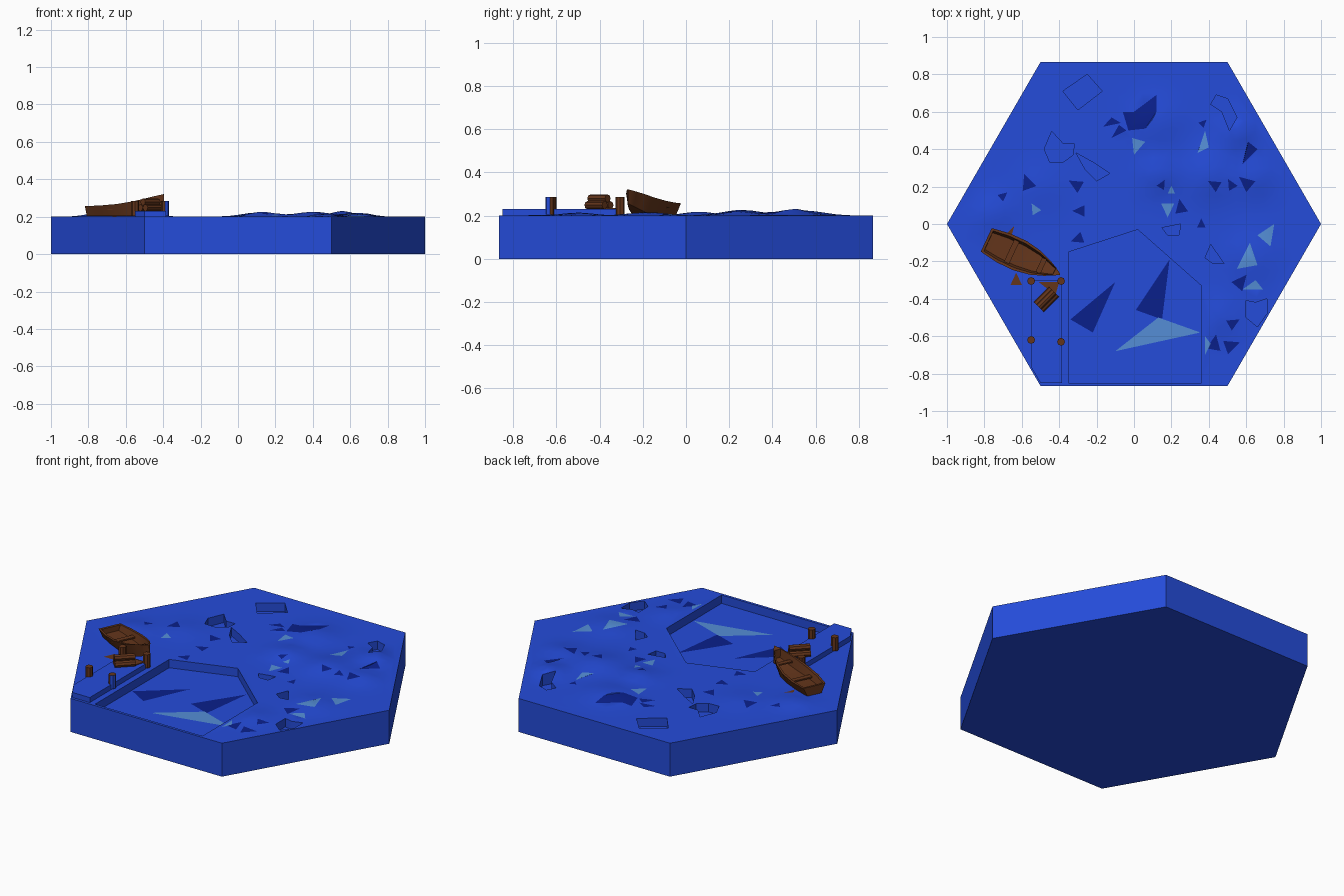
import bpy, bmesh, math, random
from mathutils import Vector, Matrix
from mathutils.geometry import delaunay_2d_cdt

if "Cube" in bpy.data.objects:
    bpy.data.objects.remove(bpy.data.objects["Cube"])

random.seed(4)


def material(name, rgb):
    m = bpy.data.materials.new(name)
    m.diffuse_color = (*rgb, 1)
    m.use_nodes = True
    m.node_tree.nodes["Principled BSDF"].inputs["Base Color"].default_value = m.diffuse_color
    return m


MATS = [material("water blue", (0.018, 0.072, 0.70)),
        material("deep blue", (0.003, 0.0144, 0.26)),
        material("foam blue", (0.089, 0.27, 0.67)),
        material("wood brown", (0.127, 0.036, 0.011))]
WATER, DEEP, FOAM, WOOD = range(4)


def finish(bm, name, mats, smooth=False):
    bmesh.ops.recalc_face_normals(bm, faces=bm.faces)
    me = bpy.data.meshes.new(name)
    bm.to_mesh(me)
    bm.free()
    for m in mats:
        me.materials.append(m)
    ob = bpy.data.objects.new(name, me)
    bpy.context.collection.objects.link(ob)
    if smooth:
        bpy.ops.object.select_all(action='DESELECT')
        ob.select_set(True)
        bpy.context.view_layer.objects.active = ob
        bpy.ops.object.shade_smooth_by_angle(angle=math.radians(30))
    return ob


def prism(name, pts, z0, z1, mat):
    bm = bmesh.new()
    f = bm.faces.new([bm.verts.new((x, y, z0)) for x, y in pts])
    top = bm.faces.new([bm.verts.new((x, y, z1)) for x, y in pts])
    lo, hi = list(f.verts), list(top.verts)
    for i in range(len(pts)):
        j = (i + 1) % len(pts)
        bm.faces.new((lo[i], lo[j], hi[j], hi[i]))
    return finish(bm, name, [MATS[mat]])


def cylinder(name, r, length, matrix, sides=8, smooth=False):
    bm = bmesh.new()
    bmesh.ops.create_cone(bm, cap_ends=True, segments=sides, radius1=r,
                          radius2=r, depth=length, matrix=matrix)
    return finish(bm, name, [MATS[WOOD], MATS[WATER]], smooth)


# --- Water tile: hexagon with waves, painted facets and sunken pits ---
HEX = [(math.cos(i * math.pi / 3), math.sin(i * math.pi / 3)) for i in range(6)]
WAVES = [(.57, .50, .032, .10), (.12, .54, .024, .13), (.40, .26, .026, .13),
         (.13, .27, .026, .10), (-.75, .06, .018, .10), (-.5, .2, .012, .12),
         (.45, -.5, .014, .10), (.62, -.18, .016, .12), (.65, .25, .02, .1)]
PITS = [
    [(-.35, -.85), (.36, -.85), (.36, -.33), (.02, -.03), (-.35, -.15)],
    [(-.38, .71), (-.30, .61), (-.17, .71), (-.25, .80)],
    [(-.48, .40), (-.45, .33), (-.38, .33), (-.325, .37), (-.32, .43), (-.38, .43), (-.44, .495)],
    [(-.31, .38), (-.26, .29), (-.2, .23), (-.13, .27), (-.22, .33)],
    [(.41, .64), (.47, .6), (.51, .5), (.55, .57), (.50, .67), (.44, .69)],
    [(.60, -.5), (.66, -.55), (.71, -.48), (.71, -.40), (.65, -.42), (.60, -.41)],
    [(.38, -.18), (.42, -.21), (.48, -.21), (.41, -.11)],
    [(.15, -.02), (.18, -.06), (.24, -.06), (.25, 0)]]
DEEP_SHAPES = [
    [(-.34, -.51), (-.22, -.58), (-.10, -.31)], [(.01, -.46), (.15, -.51), (.19, -.19)],
    [(-.06, .6), (-.03, .5), (.06, .51), (.12, .6), (.12, .69), (0, .6)],
    [(-.165, .52), (-.07, .54), (-.12, .57)], [(-.12, .46), (-.04, .50), (-.08, .53)],
    [(.58, .32), (.66, .40), (.61, .44)]]
FOAM_SHAPES = [
    [(-.10, -.68), (.355, -.58), (.13, -.50)], [(-.01, .46), (0, .37), (.06, .44)],
    [(.34, .38), (.40, .41), (.38, .5)], [(.55, -.24), (.66, -.22), (.62, -.10)],
    [(.66, -.06), (.73, -.12), (.75, 0)], [(.58, -.35), (.69, -.35), (.65, -.30)],
    [(.38, -.70), (.41, -.64), (.38, -.6)]]
WOOD_SHAPES = [[(-.66, -.325), (-.6, -.325), (-.63, -.26)],
               [(-.68, -.05), (-.66, -.08), (-.64, -.01)]]


def small(x, y, r, deg):
    return [(x + r * math.cos(math.radians(deg + a)), y + r * math.sin(math.radians(deg + a)))
            for a in (0, 130, 230)]


DEEP_SHAPES += [small(*t) for t in (
    (-.57, .22, .05, 110), (-.70, .15, .03, 40), (-.31, .21, .045, 150), (-.29, .07, .04, 180),
    (-.30, -.08, .04, 200), (.15, .21, .03, 60), (.25, .09, .045, 100), (.43, .21, .04, 150),
    (.52, .21, .035, 120), (.60, .22, .05, 140), (.36, 0, .03, 90), (.57, -.31, .05, 50),
    (.53, -.53, .04, 30), (.43, -.64, .05, 80), (.52, -.65, .05, 20), (.37, .54, .025, 45))]
FOAM_SHAPES += [small(*t) for t in ((.2, .18, .025, 90), (.18, .08, .045, 270), (-.53, .08, .035, 120))]


def wave(x, y):
    rim = min(.866 - abs(x * math.cos(a) + y * math.sin(a))
              for a in (math.pi / 6, math.pi / 2, 5 * math.pi / 6))
    fade = max(0, min(1, rim / .12))
    return .2 + fade * sum(h * math.exp(-((x - a) ** 2 + (y - b) ** 2) / (r * r))
                           for a, b, h, r in WAVES)


pts, polys, kinds = [], [], []


def add_poly(poly, kind):
    if sum(a[0] * b[1] - a[1] * b[0] for a, b in zip(poly, poly[1:] + poly[:1])) < 0:
        poly = poly[::-1]
    polys.append(list(range(len(pts), len(pts) + len(poly))))
    pts.extend(Vector(p) for p in poly)
    kinds.append(kind)


add_poly(HEX, WATER)
for shapes, kind in ((PITS, "pit"), (DEEP_SHAPES, DEEP), (FOAM_SHAPES, FOAM), (WOOD_SHAPES, WOOD)):
    for s in shapes:
        add_poly(s, kind)
for i in range(-20, 21):
    for j in range(-20, 21):
        x, y = i * .05 + random.uniform(-.01, .01), j * .05 + random.uniform(-.01, .01)
        if abs(y) < .84 and abs(x) + abs(y) / 1.732 < .97:
            pts.append(Vector((x, y)))

verts, _, faces, _, _, owners = delaunay_2d_cdt(pts, [], polys, 0, 1e-5)
bm = bmesh.new()
cache = {}


def vert(i, level):
    if (i, level) not in cache:
        x, y = verts[i]
        z = {"top": wave(x, y), "pit": .15, "base": 0}[level]
        cache[i, level] = bm.verts.new((x, y, z))
    return cache[i, level]


sides = {}
for f, own in zip(faces, owners):
    kk = [kinds[o] for o in own]
    level = "pit" if "pit" in kk else "top"
    face = bm.faces.new([vert(i, level) for i in f])
    face.material_index = max([k for k in kk if k != "pit"], default=WATER)
    face.smooth = True
    for a, b in zip(f, list(f[1:]) + [f[0]]):
        sides[a, b] = level
for (a, b), level in sides.items():
    other = sides.get((b, a), "base")
    if other != level and level == "top":
        bm.faces.new((vert(b, level), vert(a, level), vert(a, other), vert(b, other)))
bmesh.ops.holes_fill(bm, edges=[e for e in bm.edges if e.is_boundary])
finish(bm, "water_tile", MATS, True)

# --- Dock deck, deck patch, mooring posts and log pile ---
prism("dock_deck", [(-.55, -.3), (-.55, -.765), (-.5, -.85), (-.385, -.85), (-.385, -.3)],
      .195, .23, WATER)
prism("deck_patch", [(-.51, -.31), (-.42, -.38), (-.40, -.31)], .228, .234, WOOD)
for i, (x, y) in enumerate([(-.55, -.305), (-.39, -.305), (-.55, -.62), (-.39, -.63)]):
    post = cylinder(f"mooring_post_{i}", .021, .08, Matrix.Translation((x, y, .245)))
    for p in post.data.polygons:
        p.material_index = int(i == 3 and p.normal.x > .3 and p.normal.y < 0)
log_turn = Matrix.Rotation(math.radians(45), 4, 'Z') @ Matrix.Rotation(math.pi / 2, 4, 'Y')
for i, (off, z) in enumerate([(-.019, .248), (.019, .248), (0, .279)]):
    loc = Vector((-.468 + off * .707, -.403 - off * .707, z))
    cylinder(f"log_{i}", .0185, .115, Matrix.Translation(loc) @ log_turn)

# --- Rowing boat: hull lofted from stern to bow, then benches ---
boat = Matrix.Translation((-.79, -.085, 0)) @ Matrix.Rotation(math.radians(-25), 4, 'Z')
# distance along boat, half width, gunwale height, inner floor height
STATIONS = [(0, .068, .257, .257), (.014, .072, .257, .256), (.015, .072, .257, .225),
            (.10, .085, .260, .222), (.20, .086, .268, .222), (.29, .070, .283, .228),
            (.36, .044, .301, .245), (.40, .024, .312, .262), (.401, .024, .312, .311),
            (.435, .003, .321, .321)]
bm = bmesh.new()
rings = []
for s, w, top, floor in STATIONS:
    t = w * .17
    keel = .205 + .05 * max(0, s - .3) / .135
    half = [(w * .65, keel), (w, top), (w - t, top), (w * .68, floor)]
    ring = half + [(-y, z) for y, z in reversed(half)]
    rings.append([bm.verts.new(boat @ Vector((s, y, z))) for y, z in ring])
for r0, r1 in zip(rings, rings[1:]):
    for i in range(8):
        j = (i + 1) % 8
        bm.faces.new((r0[i], r0[j], r1[j], r1[i]))
bm.faces.new(rings[0])
bm.faces.new(rings[-1])
finish(bm, "boat_hull", [MATS[WOOD]], True)
for name, s, w, z, depth in (("stern_bench", .15, .073, .243, .03), ("bow_bench", .325, .042, .268, .028)):
    corners = [boat @ Vector((s + a * depth / 2, b * w, 0)) for a, b in ((-1, -1), (1, -1), (1, 1), (-1, 1))]
    prism(name, [c.xy for c in corners], z - .008, z, WOOD)
